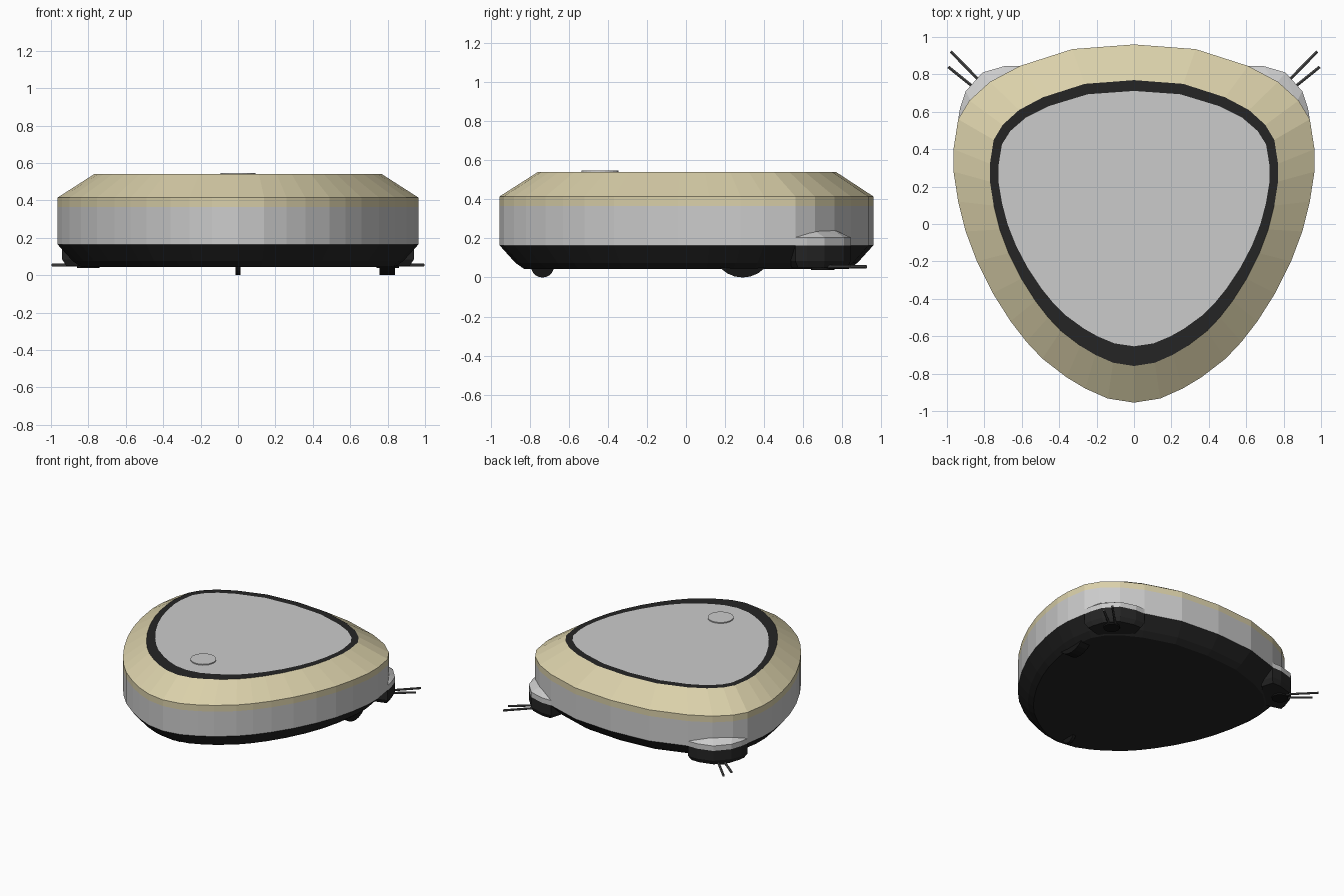
import bpy, bmesh
from math import pi
from mathutils import Vector, Matrix

if "Cube" in bpy.data.objects:
    bpy.data.objects.remove(bpy.data.objects["Cube"])


def material(name, rgb):
    m = bpy.data.materials.new(name)
    m.diffuse_color = (*rgb, 1)
    m.use_nodes = True
    m.node_tree.nodes["Principled BSDF"].inputs["Base Color"].default_value = m.diffuse_color
    return m


BEIGE = material("beige_plastic", (0.70, 0.63, 0.40))
DARK = material("dark_plastic", (0.018, 0.018, 0.018))
BLACK = material("black_rubber", (0.008, 0.008, 0.008))
BRISTLE = material("bristle_grey", (0.08, 0.08, 0.08))


def finish(name, bm, mat=None):
    bmesh.ops.recalc_face_normals(bm, faces=bm.faces)
    me = bpy.data.meshes.new(name)
    bm.to_mesh(me)
    bm.free()
    if mat:
        me.materials.append(mat)
    ob = bpy.data.objects.new(name, me)
    bpy.context.collection.objects.link(ob)
    return ob


# Right half of the rounded-triangle outline, back to front
HALF = [(0, .96), (.33, .935), (.61, .845), (.77, .76), (.88, .66), (.94, .56),
        (.965, .40), (.965, .28), (.94, .12), (.90, -.04), (.84, -.20),
        (.755, -.37), (.66, -.52), (.575, -.63), (.49, -.72), (.36, -.82),
        (.26, -.88), (.14, -.933), (0, -.955)]
OUTLINE = HALF + [(-x, y) for x, y in HALF[-2:0:-1]]


def loft(name, levels, mat=None, cap_end=False):
    """Skin between copies of the outline: (x scale, y scale, y shift, z)."""
    bm = bmesh.new()
    rings = [[bm.verts.new((x * sx, y * sy + dy, z)) for x, y in OUTLINE]
             for sx, sy, dy, z in levels]
    n = len(OUTLINE)
    for a, b in zip(rings, rings[1:]):
        for i in range(n):
            j = (i + 1) % n
            bm.faces.new((a[i], a[j], b[j], b[i]))
    if cap_end:
        bm.faces.new(rings[-1])
    ob = finish(name, bm, mat)
    return ob


def hull(name, points, mat=None):
    bm = bmesh.new()
    for p in points:
        bm.verts.new(p)
    res = bmesh.ops.convex_hull(bm, input=bm.verts)
    junk = [v for v in res["geom_interior"] if isinstance(v, bmesh.types.BMVert)]
    bmesh.ops.delete(bm, geom=junk, context='VERTS')
    bmesh.ops.dissolve_limit(bm, angle_limit=0.02, verts=bm.verts, edges=bm.edges)
    return finish(name, bm, mat)


def rod(name, a, b, r, sides, mat=None):
    a, b = Vector(a), Vector(b)
    d = b - a
    rot = d.to_track_quat('Z', 'Y').to_matrix().to_4x4()
    bm = bmesh.new()
    bmesh.ops.create_cone(bm, cap_ends=True, segments=sides, radius1=r, radius2=r,
                          depth=d.length, matrix=Matrix.Translation((a + b) / 2) @ rot)
    return finish(name, bm, mat)


# Body shell in stacked bands
PANEL = (.751, .713, .027, .54)
loft("lower_base", [(1, 1, 0, .165), (.915, .915, 0, .075), (.867, .867, 0, .043)],
     DARK, True)
loft("side_band", [(1, 1, 0, .165), (1, 1, 0, .365)])
loft("top_rim", [(1, 1, 0, .365), (1, 1, 0, .415), (.798, .798, .003, .54)], BEIGE)
loft("trim_ring", [(.798, .798, .003, .54), PANEL], DARK)
loft("top_panel", [PANEL, (.75, .712, .027, .54)], None, True)
rod("button", (0, -.44, .53), (0, -.44, .548), .094, 24)

# Rear corner brush pods, mirrored
RIM = [(.61, .845), (.69, .845), (.81, .81), (.90, .71), (.93, .62), (.94, .56)]
INNER = [(.80, .52), (.58, .74)]
for s, side in ((1, "right"), (-1, "left")):
    def ring(z, k=1.0):
        return [(s * (.76 + (x - .76) * k), .68 + (y - .68) * k, z)
                for x, y in RIM + INNER]
    peak = [(s * .76, .75, .248), (s * .865, .645, .248)]
    hull(side + "_pod_cover", ring(.165) + ring(.205) + peak)
    hull(side + "_pod_base", ring(.165) + ring(.085) + ring(.05, .88), DARK)
    rod(side + "_brush_hub", (s * .80, .70, .038), (s * .80, .70, .065), .06, 12, BLACK)
    for k, tip in enumerate(((.98, .922), (.993, .84))):
        start = ((.79, .73), (.80, .685))[k]
        rod(f"{side}_bristle_{k + 1}", (s * start[0], start[1], .055),
            (s * tip[0], tip[1], .055), .009, 6, BRISTLE)

# Drive wheel and front caster
rod("drive_wheel", (.757, .29, .157), (.84, .29, .157), .157, 24, BLACK)
rod("front_caster", (-.013, -.735, .06), (.013, -.735, .06), .06, 20, BLACK)
